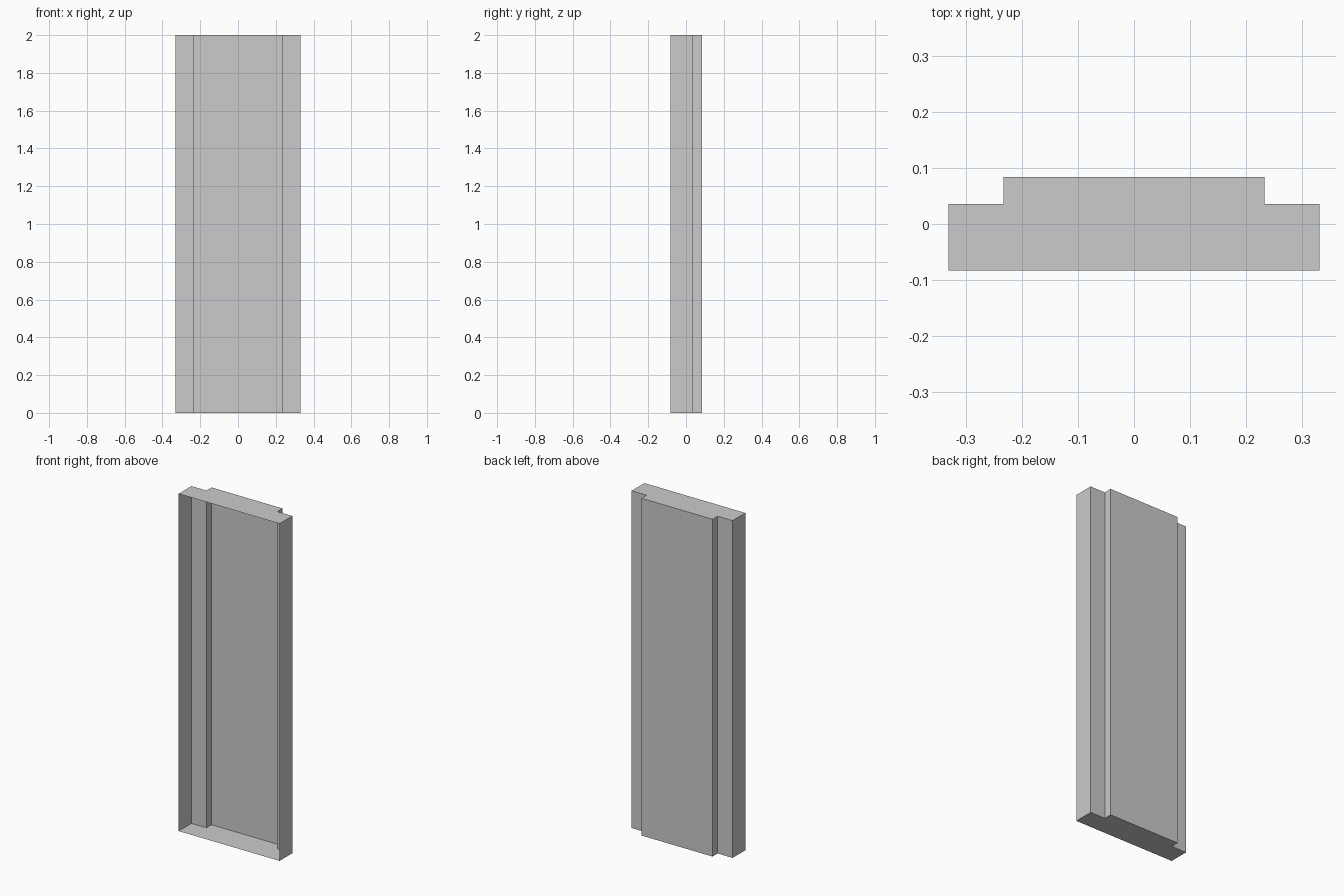
import bpy, bmesh

if "Cube" in bpy.data.objects:
    bpy.data.objects.remove(bpy.data.objects["Cube"])

HEIGHT = 2.0

# Half of the stepped plan outline, from the open front edge round to the back
half = [(0.331, -0.083), (0.331, 0.036), (0.233, 0.036), (0.233, 0.084)]
outline = half + [(-x, y) for x, y in reversed(half)]

bm = bmesh.new()
low = [bm.verts.new((x, y, 0)) for x, y in outline]
high = [bm.verts.new((x, y, HEIGHT)) for x, y in outline]

# Side and back walls; the front is left open
for i in range(len(outline) - 1):
    bm.faces.new((low[i], low[i + 1], high[i + 1], high[i]))

# Floor and top caps
bm.faces.new(list(reversed(low)))
bm.faces.new(high)

mesh = bpy.data.meshes.new("wall_panel")
bm.to_mesh(mesh)
bm.free()
panel = bpy.data.objects.new("wall_panel", mesh)
bpy.context.collection.objects.link(panel)
